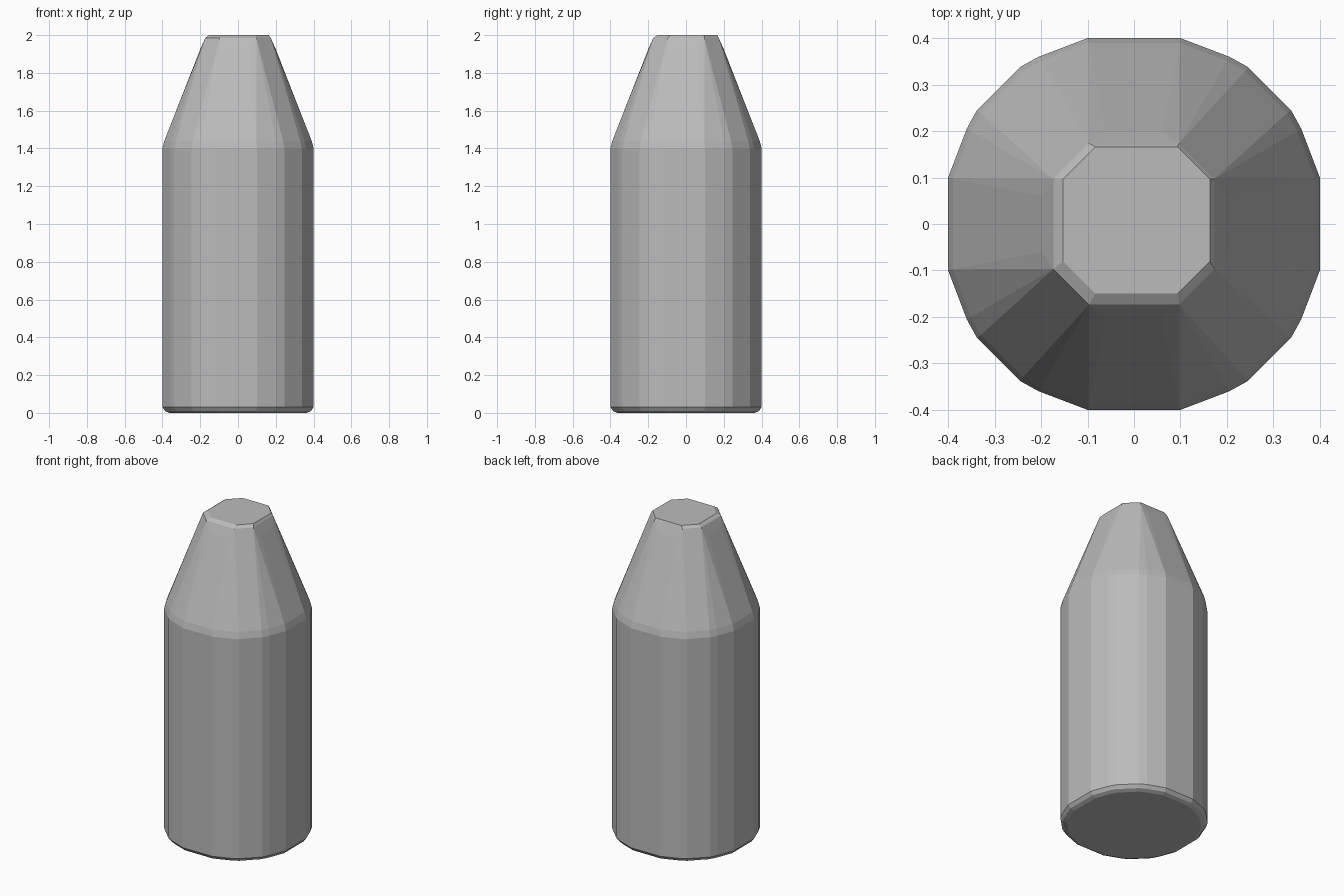
import bpy
import bmesh
from math import radians, sin, cos

cube = bpy.data.objects.get("Cube")
if cube:
    bpy.data.objects.remove(cube, do_unlink=True)

grey = bpy.data.materials.new("plain_grey")
grey.use_nodes = True
colour = (0.5, 0.5, 0.5, 1)
grey.diffuse_color = colour
grey.node_tree.nodes["Principled BSDF"].inputs["Base Color"].default_value = colour

bm = bmesh.new()


def ring(z, points, scale=1, shift=(0, 0)):
    """Add a horizontal ring of hull points."""
    for x, y in points:
        bm.verts.new((x * scale + shift[0], y * scale + shift[1], z))


def four_way(corner):
    """Repeat one quarter of an outline around the axis."""
    return [(x * cos(a) - y * sin(a), x * sin(a) + y * cos(a))
            for a in (radians(90 * i) for i in range(4)) for x, y in corner]


# Wide outline of the body and narrow eight-sided outline of the tip
body = four_way([(0.4, 0.1), (0.36, 0.205), (0.338, 0.245),
                 (0.245, 0.338), (0.205, 0.36), (0.1, 0.4)])
tip = four_way([(0.17, 0.095), (0.095, 0.17)])

# Bevelled foot, straight wall and rounded shoulder
ring(0, body, 0.91)
ring(0.01, body, 0.965)
ring(0.03, body)
ring(1.40, body)
ring(1.44, body, 0.975)

# Top of the taper and flat nose
ring(1.93, four_way([(0.198, 0.06), (0.15, 0.14), (0.06, 0.198)]))
ring(1.985, tip, 1.02)
ring(2.0, tip, 0.93, (0.005, 0.008))

hull = bmesh.ops.convex_hull(bm, input=bm.verts[:])
loose = [v for v in bm.verts if not v.link_faces]
bmesh.ops.delete(bm, geom=loose, context='VERTS')
bmesh.ops.dissolve_limit(bm, angle_limit=radians(1), verts=bm.verts[:], edges=bm.edges[:])
bmesh.ops.recalc_face_normals(bm, faces=bm.faces[:])

mesh = bpy.data.meshes.new("tapered_body")
bm.to_mesh(mesh)
bm.free()
mesh.materials.append(grey)
shell = bpy.data.objects.new("tapered_body", mesh)
bpy.context.collection.objects.link(shell)
